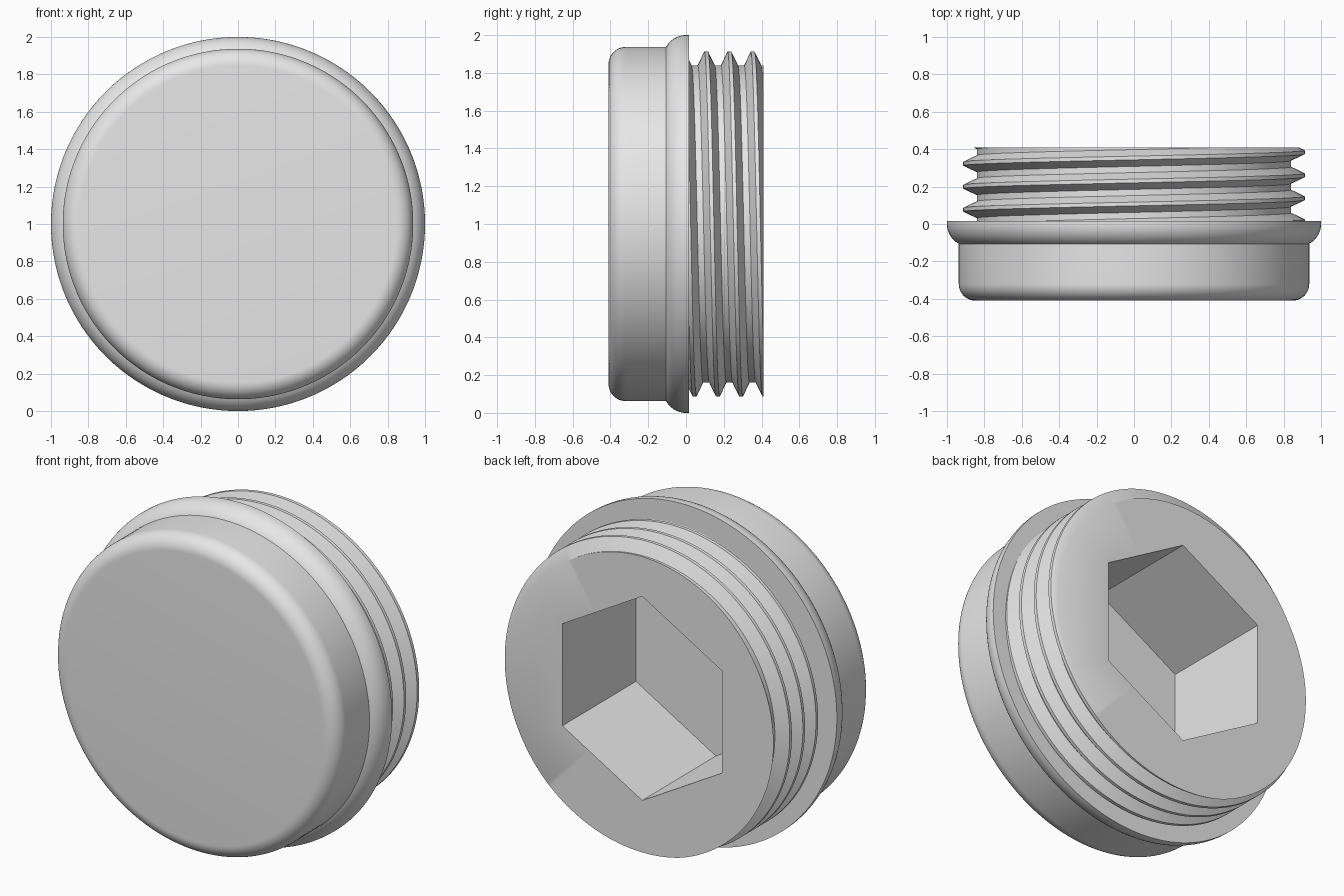
import bpy
import bmesh
from math import sin, cos, pi, radians

if "Cube" in bpy.data.objects:
    bpy.data.objects.remove(bpy.data.objects["Cube"])

SEGMENTS = 192              # multiple of six, so the socket corners stay exact
FRONT, BACK = -0.41, 0.41
FLANGE_BACK = 0.015
PITCH = 0.123
ROOT, CREST = 0.84, 0.913   # thread radii
CREST_HALF, FLANK_END = 0.01, 0.045
SOCKET_R, SOCKET_FLOOR = 0.605, -0.28

grey = bpy.data.materials.new("plain_grey")
grey.use_nodes = True
colour = (0.8, 0.8, 0.8, 1.0)
grey.diffuse_color = colour
grey.node_tree.nodes["Principled BSDF"].inputs["Base Color"].default_value = colour


def loft(name, profile):
    """Sweep profile(angle) -> [(radius, y), ...] once around the y axis."""
    bm = bmesh.new()
    columns = []
    for i in range(SEGMENTS + 1):
        a = 2 * pi * i / SEGMENTS
        columns.append([bm.verts.new((r * sin(a), y, 1 + r * cos(a)))
                        for r, y in profile(a)])
    for c, d in zip(columns, columns[1:]):
        for j in range(len(c) - 1):
            bm.faces.new((c[j], d[j], d[j + 1], c[j + 1]))
    bmesh.ops.remove_doubles(bm, verts=bm.verts, dist=0.00002)
    mesh = bpy.data.meshes.new(name)
    bm.to_mesh(mesh)
    bm.free()
    mesh.materials.append(grey)
    ob = bpy.data.objects.new(name, mesh)
    bpy.context.collection.objects.link(ob)
    bpy.ops.object.select_all(action='DESELECT')
    ob.select_set(True)
    bpy.context.view_layer.objects.active = ob
    bpy.ops.object.shade_smooth_by_angle(angle=radians(30))
    return ob


def arc(r, y, radius, start, end, steps=12):
    """Arc points; angle 0 faces the front, 90 degrees faces outward."""
    angles = [radians(start + (end - start) * k / steps) for k in range(steps + 1)]
    return [(r + radius * sin(t), y - radius * cos(t)) for t in angles]


# Rounded cap with a bulging flange behind it
cap_profile = ([(0, FRONT)]
               + arc(0.847, FRONT + 0.09, 0.09, 0, 90)
               + [(0.937, -0.106)]
               + arc(0.88, 0, 0.12, 28, 90)
               + [(1, FLANGE_BACK), (0.8, FLANGE_BACK)])
loft("cap_and_flange", lambda a: cap_profile)


# Right-handed screw thread, back face and hexagonal socket
def thread_point(y, crest_y):
    y = min(max(y, FLANGE_BACK), BACK)
    d = abs((y - crest_y + PITCH / 2) % PITCH - PITCH / 2)
    t = min(max((d - CREST_HALF) / (FLANK_END - CREST_HALF), 0), 1)
    return CREST + (ROOT - CREST) * t, y


def plug_profile(a):
    crest_y = 0.107 + PITCH * a / (2 * pi)
    points = [thread_point(crest_y + k * PITCH + offset, crest_y)
              for k in range(-2, 4)
              for offset in (-FLANK_END, -CREST_HALF, CREST_HALF, FLANK_END)]
    hex_r = SOCKET_R * cos(pi / 6) / cos(a % (pi / 3) - pi / 6)
    return points + [(hex_r, BACK), (hex_r, SOCKET_FLOOR), (0, SOCKET_FLOOR)]


loft("threaded_plug_with_socket", plug_profile)
